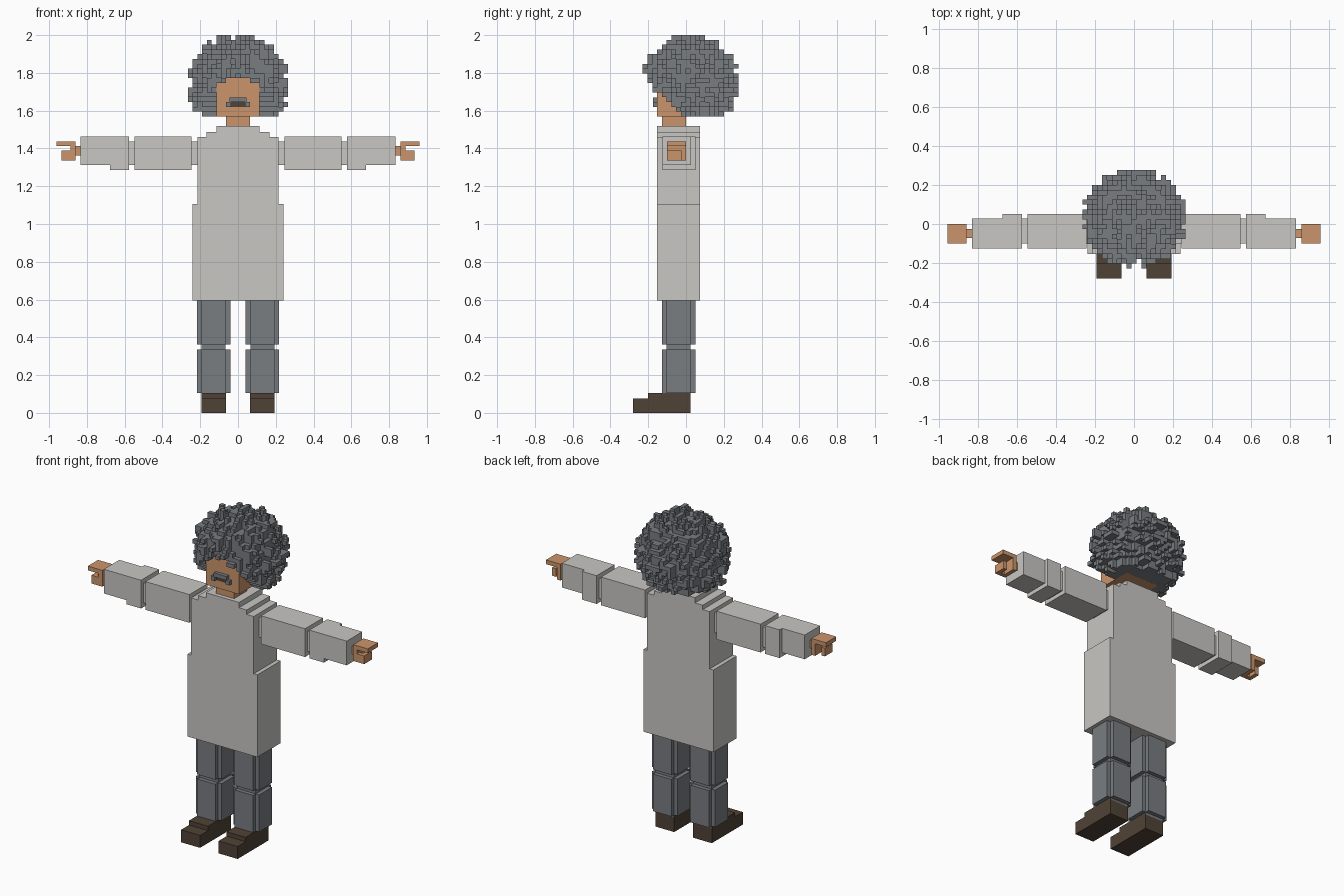
import bpy, bmesh, random
from mathutils import Vector

if "Cube" in bpy.data.objects:
    bpy.data.objects.remove(bpy.data.objects["Cube"])

random.seed(7)
V = 0.0253  # voxel size


def material(name, rgb):
    m = bpy.data.materials.new(name)
    m.diffuse_color = (*rgb, 1)
    m.use_nodes = True
    m.node_tree.nodes["Principled BSDF"].inputs["Base Color"].default_value = m.diffuse_color
    return m


COAT = material("pale grey cloth", (0.58, 0.57, 0.545))
GREY = material("slate grey", (0.19, 0.205, 0.22))
SKIN = material("skin", (0.60, 0.30, 0.15))
BROWN = material("dark brown", (0.08, 0.055, 0.037))


def finish(bm, name, mat):
    me = bpy.data.meshes.new(name)
    bm.to_mesh(me)
    bm.free()
    me.materials.append(mat)
    ob = bpy.data.objects.new(name, me)
    bpy.context.collection.objects.link(ob)
    return ob


def boxes(name, mat, parts, side=1):
    """One object from boxes (x0, x1, y0, y1, z0, z1); side -1 mirrors in x."""
    bm = bmesh.new()
    for x0, x1, y0, y1, z0, z1 in parts:
        cube = bmesh.ops.create_cube(bm, size=1)["verts"]
        for v in cube:
            v.co = Vector((side * ((x0 + x1) / 2) + v.co.x * (x1 - x0),
                           (y0 + y1) / 2 + v.co.y * (y1 - y0),
                           (z0 + z1) / 2 + v.co.z * (z1 - z0)))
    return finish(bm, name, mat)


def profile(name, mat, outline, y0, y1):
    """Extrude a mirrored half outline of (x, z) points along y."""
    pts = outline + [(-x, z) for x, z in reversed(outline)]
    bm = bmesh.new()
    face = bm.faces.new([bm.verts.new((x, y0, z)) for x, z in pts])
    ext = bmesh.ops.extrude_face_region(bm, geom=[face])
    for v in ext["geom"]:
        if isinstance(v, bmesh.types.BMVert):
            v.co.y = y1
    bmesh.ops.recalc_face_normals(bm, faces=bm.faces)
    return finish(bm, name, mat)


# Long coat with stepped shoulders
profile("coat", COAT, [(0.24, 0.595), (0.24, 1.105), (0.215, 1.105), (0.215, 1.46),
                       (0.167, 1.46), (0.167, 1.487), (0.114, 1.487), (0.114, 1.52)],
        -0.153, 0.075)

# Neck and head
boxes("neck", SKIN, [(-0.063, 0.063, -0.127, 0.0, 1.50, 1.575)])
boxes("head", SKIN, [(-4.5 * V, 4.5 * V, -0.153, 0.074, 1.57, 1.57 + 9 * V)])

# Moustache and mouth
boxes("moustache", GREY, [(-0.044, 0.044, -0.175, -0.15, 1.645, 1.67),
                          (-0.063, -0.038, -0.175, -0.15, 1.62, 1.646),
                          (0.038, 0.063, -0.175, -0.15, 1.62, 1.646)])
boxes("mouth", BROWN, [(-0.038, 0.038, -0.158, -0.15, 1.62, 1.645)])

for side, label in ((1, "right"), (-1, "left")):
    # Sleeve: shoulder joint, upper arm, elbow joint, forearm
    boxes(label + "_sleeve", COAT, [
        (0.20, 0.25, -0.10, 0.027, 1.312, 1.437),
        (0.245, 0.547, -0.125, 0.051, 1.287, 1.462),
        (0.54, 0.585, -0.10, 0.027, 1.312, 1.437),
        (0.577, 0.677, -0.125, 0.051, 1.287, 1.462),
        (0.67, 0.833, -0.125, 0.027, 1.312, 1.462)], side)
    # Hand: wrist, palm, fingers, curled thumb
    boxes(label + "_hand", SKIN, [
        (0.82, 0.865, -0.073, -0.025, 1.362, 1.412),
        (0.86, 0.886, -0.10, 0.0, 1.337, 1.437),
        (0.86, 0.96, -0.10, 0.0, 1.412, 1.438),
        (0.88, 0.935, -0.10, -0.075, 1.337, 1.388),
        (0.91, 0.935, -0.10, -0.025, 1.337, 1.388)], side)
    # Trouser leg: thigh and shin with notched corners, slim knee and ankle
    leg = [(0.066, 0.192, -0.102, 0.024, 0.09, 0.60)]
    for z0, z1 in ((0.105, 0.335), (0.363, 0.60)):
        leg += [(0.041, 0.217, -0.102, 0.024, z0, z1),
                (0.066, 0.192, -0.127, 0.049, z0, z1)]
    boxes(label + "_trouser_leg", GREY, leg, side)
    # Stepped shoe
    boxes(label + "_shoe", BROWN, [(0.064, 0.194, -0.28, -0.20, 0, 0.077),
                                   (0.064, 0.194, -0.202, 0.024, 0, 0.104)], side)


# Curly hair: a voxel blob with random tufts
def blob(i, j, k):
    x, y, z = i * V, -0.0395 + j * V, 1.57 + (k + 0.5) * V
    r = abs(x / 0.228) ** 2.3 + abs((y - 0.025) / 0.208) ** 2.3 + abs((z - 1.745) / 0.212) ** 2.3
    return r < 1


def allowed(i, j, k):
    if k < 0 or k > 16 or j < -7 or abs(i) > 10:
        return False
    if abs(i) <= 4 and abs(j) <= 4 and k < 9:      # inside the head
        return False
    if j <= -5 and abs(i) <= 4:                    # fringe above the face
        return k >= (8 if abs(i) < 3 else 7)
    return k >= min(5, 1 - j)                      # hairline at the sides


base = [(i, j, k) for i in range(-10, 11) for j in range(-8, 14)
        for k in range(17) if blob(i, j, k)]
cells = set(base)
for c in base:
    rel = (c[0] / 9, (c[1] - 2.5) / 8.2, (c[2] - 6.5) / 8.4)
    for a in range(3):
        d = 1 if rel[a] > 0 else -1
        step = [0, 0, 0]
        step[a] = d
        nxt = tuple(c[n] + step[n] for n in range(3))
        if abs(rel[a]) < 0.4 or blob(*nxt):
            continue
        # push some surface cells outwards
        for n in range(1, random.choice((0, 0, 0, 1, 1, 2)) + 1):
            cells.add(tuple(c[m] + step[m] * n for m in range(3)))
cells |= {(2, 4, k) for k in range(13, 17)} | {(-2, 3, 15), (-2, 3, 14)}
cells |= {(-1, j, 8) for j in range(10, 13)}
cells = {c for c in cells if allowed(*c)}

bm = bmesh.new()
corner = {}


def vert(p):
    if p not in corner:
        corner[p] = bm.verts.new((p[0] * V, -0.0395 + p[1] * V, 1.57 + (p[2] + 0.5) * V))
    return corner[p]


for c in sorted(cells):
    for a in range(3):
        for d in (-1, 1):
            n = list(c)
            n[a] += d
            if tuple(n) in cells:
                continue
            quad = []
            for s, t in ((-1, -1), (1, -1), (1, 1), (-1, 1)):
                p = [float(q) for q in c]
                p[a] += d * 0.5
                p[(a + 1) % 3] += s * 0.5
                p[(a + 2) % 3] += t * 0.5
                quad.append(vert(tuple(p)))
            bm.faces.new(quad if d > 0 else quad[::-1])
finish(bm, "hair", GREY)
